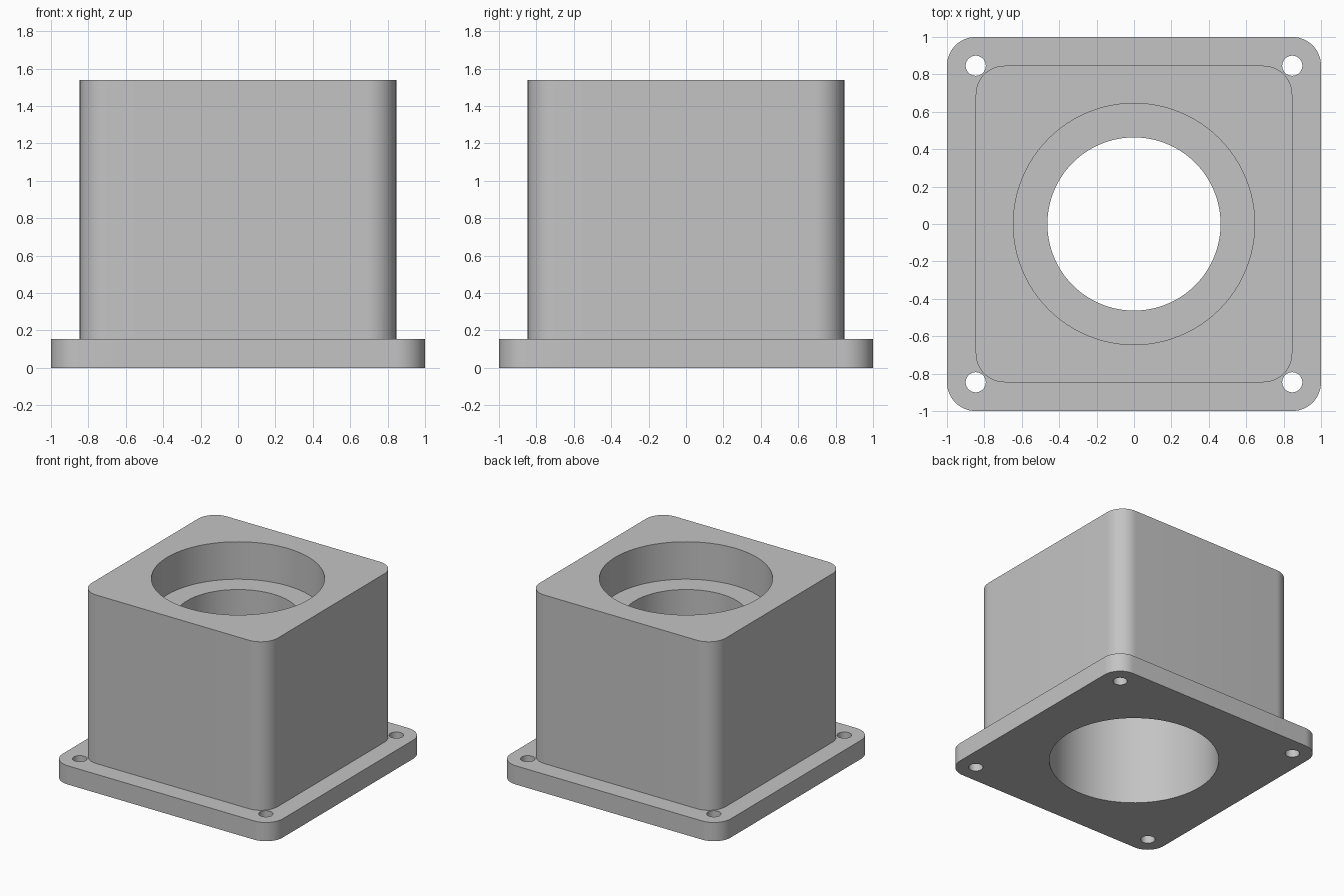
import bpy
import math

cube = bpy.data.objects.get("Cube")
if cube:
    bpy.data.objects.remove(cube, do_unlink=True)

UNIT = 1 / 13            # one design unit
PLATE, BLOCK = 13 * UNIT, 11 * UNIT
PLATE_TOP, TOP = 2 * UNIT, 20 * UNIT
LEDGE_TOP, LEDGE_BOTTOM = 16 * UNIT, 12 * UNIT
CORNER = 2 * UNIT

grey = bpy.data.materials.new("grey")
grey.use_nodes = True
grey.diffuse_color = (0.55, 0.55, 0.55, 1)
grey.node_tree.nodes["Principled BSDF"].inputs["Base Color"].default_value = grey.diffuse_color


def prism(name, outline, z0, z1):
    """Extrude a closed outline from z0 to z1."""
    n = len(outline)
    verts = [(x, y, z) for z in (z0, z1) for x, y in outline]
    faces = [tuple(reversed(range(n))), tuple(range(n, 2 * n))]
    faces += [(i, (i + 1) % n, n + (i + 1) % n, n + i) for i in range(n)]
    mesh = bpy.data.meshes.new(name)
    mesh.from_pydata(verts, [], faces)
    mesh.materials.append(grey)
    obj = bpy.data.objects.new(name, mesh)
    bpy.context.collection.objects.link(obj)
    return obj


def circle(radius, cx=0, cy=0, steps=96):
    angles = [math.tau * i / steps for i in range(steps)]
    return [(cx + radius * math.cos(a), cy + radius * math.sin(a)) for a in angles]


def rounded_square(half, radius, steps=16):
    points = []
    for quarter, (sx, sy) in enumerate(((1, 1), (-1, 1), (-1, -1), (1, -1))):
        for i in range(steps + 1):
            a = (quarter + i / steps) * math.pi / 2
            points.append((sx * (half - radius) + radius * math.cos(a),
                           sy * (half - radius) + radius * math.sin(a)))
    return points


def combine(target, tool, operation):
    """Apply a boolean and discard the tool."""
    bpy.context.view_layer.objects.active = target
    mod = target.modifiers.new(operation, "BOOLEAN")
    mod.operation, mod.object, mod.solver = operation, tool, "EXACT"
    bpy.ops.object.modifier_apply(modifier=mod.name)
    bpy.data.objects.remove(tool, do_unlink=True)


# Flanged body: base plate with the square block on it
body = prism("flanged_housing", rounded_square(PLATE, CORNER), 0, PLATE_TOP)
block = prism("block", rounded_square(BLOCK, CORNER), PLATE_TOP / 2, TOP)
combine(body, block, "UNION")

# Through bore, upper counterbore and deep lower bore
for radius, z0, z1 in ((0.463, -0.1, TOP + 0.1),
                       (0.645, LEDGE_TOP, TOP + 0.1),
                       (0.638, -0.1, LEDGE_BOTTOM)):
    combine(body, prism("bore_cutter", circle(radius), z0, z1), "DIFFERENCE")

# Screw holes in the plate corners
for sx in (-1, 1):
    for sy in (-1, 1):
        hole = circle(0.054, sx * BLOCK, sy * BLOCK, 32)
        combine(body, prism("screw_cutter", hole, -0.1, PLATE_TOP + 0.1), "DIFFERENCE")

# Smooth curved walls with crisp edges
bpy.ops.object.select_all(action="DESELECT")
body.select_set(True)
bpy.context.view_layer.objects.active = body
bpy.ops.object.shade_smooth_by_angle(angle=math.radians(30))
